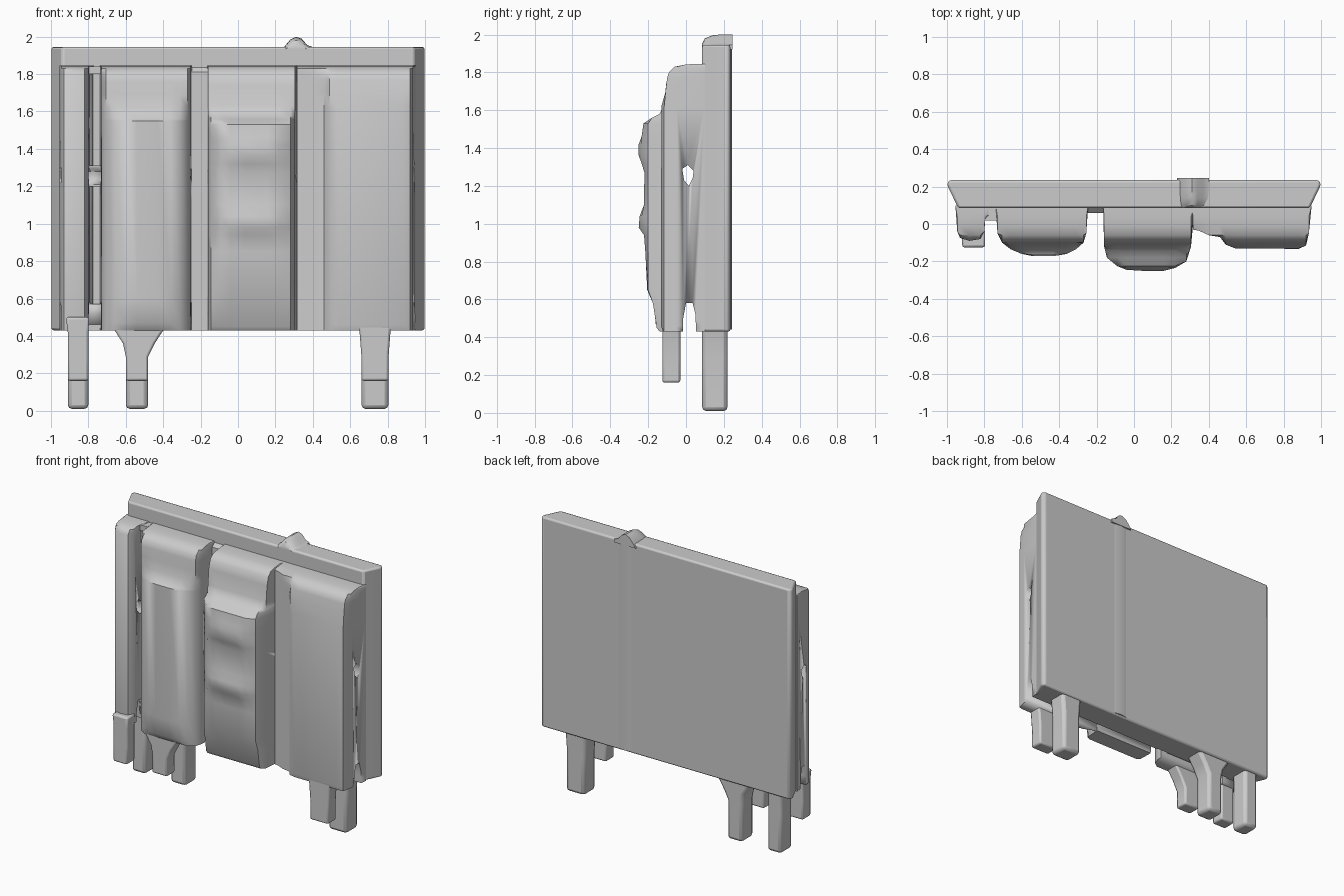
import bpy, bmesh, math

cube = bpy.data.objects.get("Cube")
if cube:
    bpy.data.objects.remove(cube, do_unlink=True)

grey = bpy.data.materials.new("light grey")
grey.use_nodes = True
COLOUR = (0.6, 0.6, 0.6, 1)
grey.diffuse_color = COLOUR
grey.node_tree.nodes["Principled BSDF"].inputs["Base Color"].default_value = COLOUR


def loft(name, rings, bevel=0.0, cutters=()):
    """Skin closed rings of equal length, then bevel, cut and shade."""
    bm = bmesh.new()
    loops = [[bm.verts.new(p) for p in ring] for ring in rings]
    n = len(loops[0])
    for a, b in zip(loops, loops[1:]):
        for i in range(n):
            j = (i + 1) % n
            bm.faces.new((a[i], a[j], b[j], b[i]))
    bm.faces.new(loops[0])
    bm.faces.new(loops[-1])
    bmesh.ops.recalc_face_normals(bm, faces=bm.faces)
    mesh = bpy.data.meshes.new(name)
    bm.to_mesh(mesh)
    bm.free()
    obj = bpy.data.objects.new(name, mesh)
    bpy.context.collection.objects.link(obj)
    mesh.materials.append(grey)
    if bevel:
        mod = obj.modifiers.new("soft edges", 'BEVEL')
        mod.width, mod.segments = bevel, 2
    for cutter in cutters:
        mod = obj.modifiers.new("cut", 'BOOLEAN')
        mod.operation, mod.object, mod.solver = 'DIFFERENCE', cutter, 'EXACT'
    bpy.ops.object.select_all(action='DESELECT')
    obj.select_set(True)
    bpy.context.view_layer.objects.active = obj
    bpy.ops.object.shade_smooth_by_angle(angle=math.radians(40))
    return obj


def prism_x(name, yz, x0, x1, **kw):
    return loft(name, [[(x, y, z) for y, z in yz] for x in (x0, x1)], **kw)


def panel(name, cross, profile):
    """Front outline in plan, limited at each height by the side profile."""
    rings = []
    for z, limit in profile:
        rings.append([(x, max(y, limit), z) for x, y in cross])
    return loft(name, rings, cutters=cutters)


def leg(name, sections, y0, y1, bevel=0.02):
    rings = [[(a, y0, z), (b, y0, z), (b, y1, z), (a, y1, z)] for z, a, b in sections]
    return loft(name, rings, bevel)


# Hidden cutters: open slot along the bottom and a small side-to-side hole
slot = prism_x("slot_cutter", [(-0.025, 0.1), (-0.015, 0.5), (0, 0.58), (0.035, 0.58),
                               (0.05, 0.52), (0.065, 0.1)], -1.5, 1.5)
hole = prism_x("hole_cutter", [(-0.02, 1.29), (-0.01, 1.23), (0.015, 1.2), (0.035, 1.24),
                               (0.04, 1.28), (0.01, 1.31)], -1.5, 1.5)
cutters = (slot, hole)
for c in cutters:
    c.hide_render = True
    c.hide_set(True)

# Back plate with sloping sides
plan = [(-0.985, 0.235), (-1, 0.215), (-0.99, 0.19), (-0.94, 0.085),
        (0.94, 0.085), (0.99, 0.19), (1, 0.215), (0.985, 0.235)]
loft("back_plate", [[(x, y, z) for x, y in plan] for z in (0.43, 1.945)], 0.012)

# Shallow spine on the back and the knob on its top
loft("back_spine", [[(0.25, 0.232, z), (0.32, 0.243, z), (0.39, 0.232, z), (0.32, 0.2, z)]
                    for z in (0.44, 1.94)])
knob = [(0.23, 1.92), (0.25, 1.95), (0.28, 1.985), (0.31, 2.0), (0.34, 1.99),
        (0.37, 1.955), (0.4, 1.945), (0.4, 1.92)]
loft("top_knob", [[(x, y, 1.92 + (z - 1.92) * s) for x, z in knob]
                  for y, s in ((0.085, 0.4), (0.1, 0.75), (0.14, 0.95), (0.18, 1), (0.245, 1))])

# Web behind the panels and small bridge pieces in the left groove
prism_x("panel_web", [(0.1, 0.43), (0.06, 0.43), (0.06, 1.81), (0.1, 1.85)], -0.93, 0.94)
for i, (z0, z1) in enumerate(((0.46, 0.57), (1.2, 1.31), (1.8, 1.84))):
    prism_x(f"groove_bridge_{i + 1}", [(0.1, z0), (0.02, z0), (0.02, z1), (0.1, z1)],
            -0.82, -0.71, cutters=cutters)

# Four front panels with rolled tops
roll = [(1.845, 0.04), (1.84, -0.01), (1.83, -0.06), (1.8, -0.09)]
panel("rail_panel",
      [(-0.955, 0.1), (-0.945, -0.04), (-0.93, -0.075), (-0.88, -0.09), (-0.82, -0.08),
       (-0.8, -0.04), (-0.795, 0.03), (-0.775, 0.05), (-0.77, 0.1)],
      roll + [(0.46, -0.1), (0.43, -0.08)])
panel("domed_panel",
      [(-0.74, 0.1), (-0.73, -0.05), (-0.705, -0.1), (-0.66, -0.135), (-0.6, -0.16),
       (-0.54, -0.172), (-0.43, -0.172), (-0.36, -0.16), (-0.31, -0.135), (-0.27, -0.1),
       (-0.255, -0.05), (-0.245, 0.1)],
      roll + [(1.76, -0.1), (1.69, -0.105), (1.62, -0.12), (1.56, -0.145), (1.55, -0.165),
              (0.6, -0.175), (0.47, -0.16), (0.43, -0.13)])
panel("stepped_panel",
      [(-0.165, 0.1), (-0.16, -0.12), (-0.145, -0.18), (-0.09, -0.225), (-0.04, -0.245),
       (0.04, -0.25), (0.16, -0.25), (0.22, -0.235), (0.28, -0.2), (0.305, -0.12),
       (0.325, 0.1)],
      roll + [(1.74, -0.105), (1.63, -0.115), (1.58, -0.14), (1.56, -0.18), (1.53, -0.225),
              (1.46, -0.235), (1.42, -0.25), (1.36, -0.25), (1.32, -0.235), (1.27, -0.22),
              (1.1, -0.222), (1.04, -0.245), (0.98, -0.25), (0.94, -0.222), (0.85, -0.215),
              (0.65, -0.205), (0.58, -0.175), (0.45, -0.155), (0.43, -0.14)])
panel("wide_panel",
      [(0.31, 0.1), (0.315, -0.03), (0.345, -0.035), (0.4, -0.06), (0.46, -0.07),
       (0.49, -0.11), (0.54, -0.13), (0.88, -0.133), (0.92, -0.115), (0.935, -0.05),
       (0.95, 0.1)],
      roll + [(1.77, -0.1), (1.7, -0.108), (1.62, -0.13), (0.46, -0.14), (0.43, -0.12)])

# Legs: a short front one and a longer back one at three places
shapes = {
    "rail": [(0.5, -0.92, -0.795), (0.42, -0.91, -0.8)],
    "domed": [(0.5, -0.68, -0.36), (0.43, -0.66, -0.4), (0.36, -0.615, -0.445)],
    "wide": [(0.5, 0.63, 0.83), (0.42, 0.65, 0.815)],
}
feet = {"rail": (-0.91, -0.8), "domed": (-0.6, -0.48), "wide": (0.66, 0.805)}
for key, top in shapes.items():
    a, b = feet[key]
    leg(key + "_front_leg", top + [(0.29, a, b), (0.16, a, b)], -0.125, -0.03, 0.012)
    leg(key + "_back_leg", top + [(0.29, a, b), (0.01, a, b)], 0.085, 0.22, 0.022)
